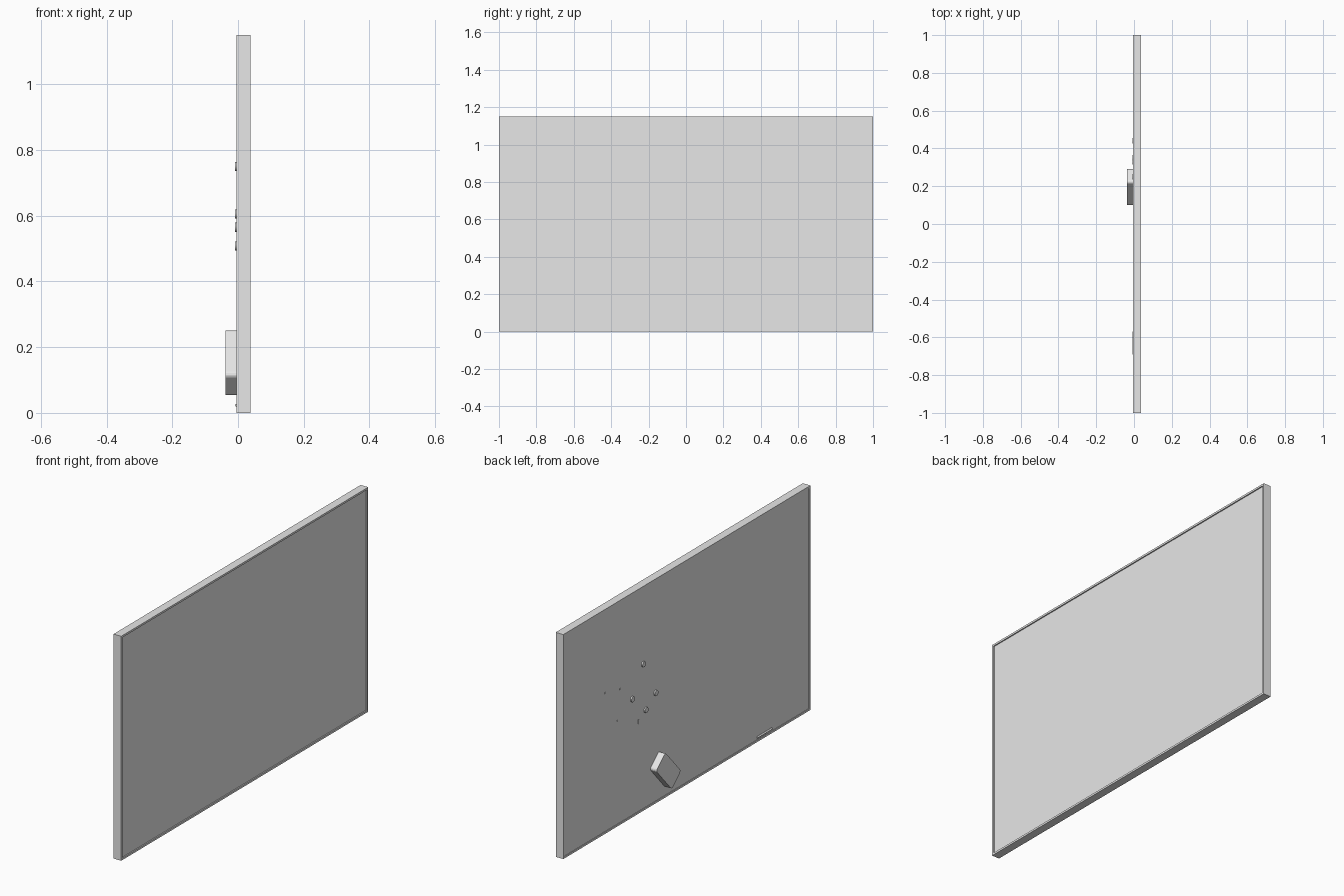
import bpy
import math

cube = bpy.data.objects.get("Cube")
if cube:
    bpy.data.objects.remove(cube, do_unlink=True)

grey = bpy.data.materials.new("light_grey")
grey.use_nodes = True
colour = (0.8, 0.8, 0.8, 1)
grey.diffuse_color = colour
grey.node_tree.nodes["Principled BSDF"].inputs["Base Color"].default_value = colour

HEIGHT = 1.15
BACK, FRONT = -0.005, 0.038
RIM = 0.01
PANEL_BACK = -0.002


def finish(obj, name):
    obj.name = name
    obj.data.materials.append(grey)
    return obj


def box(name, x, y, z, tilt=0):
    """Box from (low, high) ranges, turned about x."""
    ranges = (x, y, z)
    bpy.ops.mesh.primitive_cube_add(size=1, location=[sum(r) / 2 for r in ranges])
    obj = bpy.context.object
    obj.scale = [r[1] - r[0] for r in ranges]
    bpy.ops.object.transform_apply(location=False, rotation=False, scale=True)
    obj.rotation_euler.x = tilt
    return finish(obj, name)


def cylinder(name, radius, depth, location, rotation, sides=24):
    bpy.ops.mesh.primitive_cylinder_add(vertices=sides, radius=radius, depth=depth,
                                        location=location, rotation=rotation)
    bpy.ops.object.shade_smooth_by_angle(angle=math.radians(35))
    return finish(bpy.context.object, name)


# Writing panel, recessed inside the frame on both sides
box("writing_panel", (PANEL_BACK, FRONT - 0.006),
    (-1 + RIM, 1 - RIM), (RIM, HEIGHT - RIM))

# Frame bars
depth = (BACK, FRONT)
box("frame_bottom", depth, (-1, 1), (0, RIM))
box("frame_top", depth, (-1, 1), (HEIGHT - RIM, HEIGHT))
for side, y in (("right", (-1, -1 + RIM)), ("left", (1 - RIM, 1))):
    box("frame_" + side, depth, y, (RIM, HEIGHT - RIM))

# Tilted eraser with rounded corners
eraser = box("eraser", (-0.038, PANEL_BACK), (0.1, 0.29), (0.1025, 0.2025),
             math.radians(48))
weights = eraser.data.attributes.new("bevel_weight_edge", "FLOAT", "EDGE")
for edge in eraser.data.edges:
    a, b = (eraser.data.vertices[i].co for i in edge.vertices)
    weights.data[edge.index].value = 1 if abs(a.x - b.x) > 0.01 else 0
bevel = eraser.modifiers.new("round_corners", "BEVEL")
bevel.limit_method = "WEIGHT"
bevel.width = 0.014
bevel.segments = 4

# Round magnets
for i, (y, z) in enumerate([(0.35, 0.75), (0.44, 0.605), (0.25, 0.565), (0.33, 0.508)]):
    cylinder("magnet_%d" % (i + 1), 0.014, 0.007, (-0.0055, y, z), (0, math.pi / 2, 0))

# Pen resting near the bottom edge
cylinder("pen", 0.0045, 0.12, (-0.0045, -0.63, 0.023), (math.pi / 2, 0, 0), 16)

# Small paper corners under the magnets
for i, (y, z, h) in enumerate([(0.66, 0.72, 0.006), (0.54, 0.695, 0.006),
                               (0.56, 0.54, 0.006), (0.39, 0.47, 0.02)]):
    box("paper_corner_%d" % (i + 1), (-0.005, PANEL_BACK),
        (y - 0.003, y + 0.003), (z - h / 2, z + h / 2))
